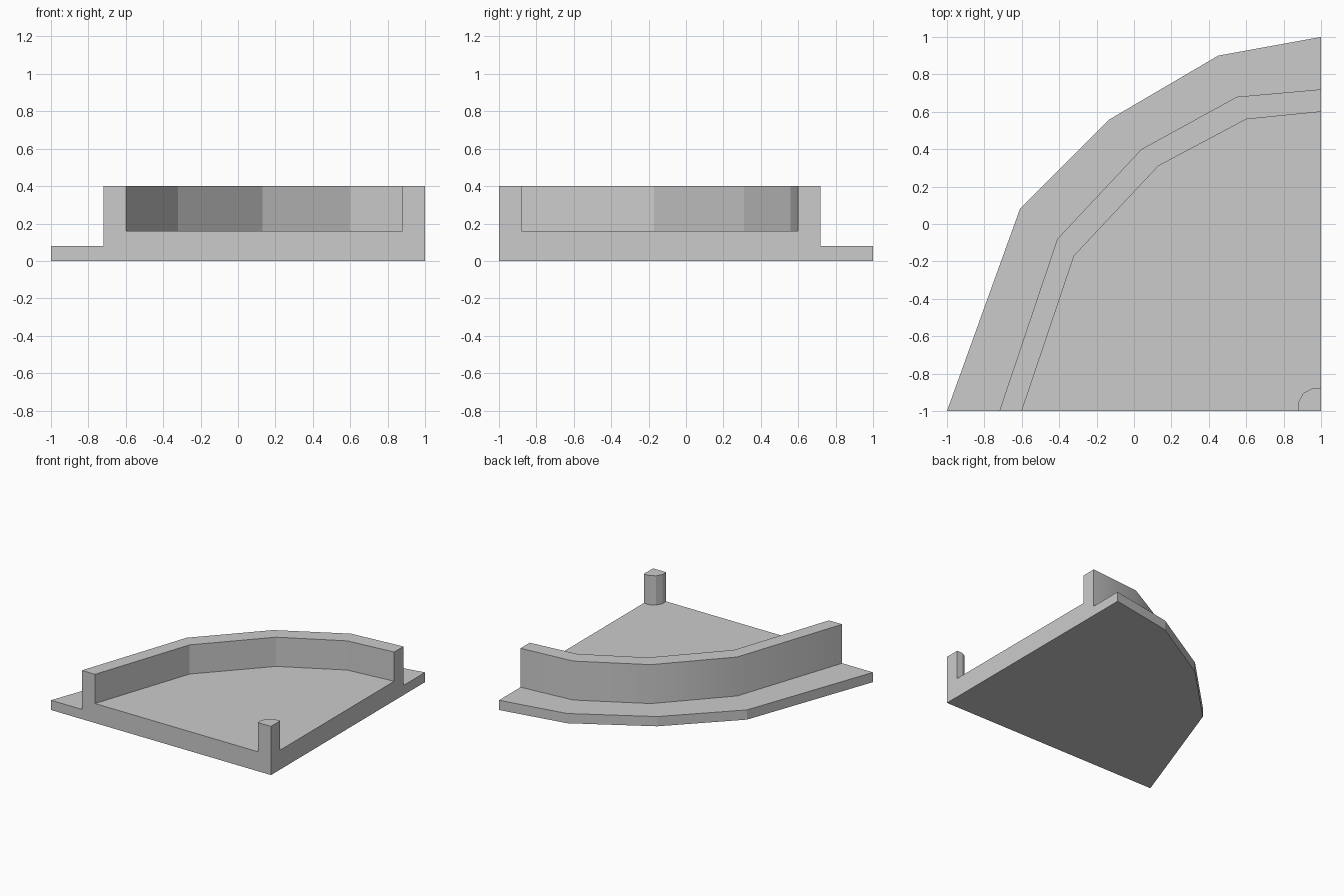
import bpy
import bmesh

cube = bpy.data.objects.get("Cube")
if cube:
    bpy.data.objects.remove(cube, do_unlink=True)

# Plan outlines, each running from the front edge round to the right edge
RIM = [(-1, -1), (-0.61, 0.08), (-0.13, 0.56), (0.45, 0.9), (1, 1)]
WALL_OUT = [(-0.72, -1), (-0.41, -0.08), (0.04, 0.4), (0.55, 0.68), (1, 0.72)]
WALL_IN = [(-0.6, -1), (-0.32, -0.17), (0.13, 0.31), (0.6, 0.56), (1, 0.6)]
POST = [(0.88, -1), (0.88, -0.95), (0.905, -0.905), (0.95, -0.88), (1, -0.88)]
CORNER = (1, -1)
FLANGE_Z, FLOOR_Z, TOP_Z = 0.08, 0.16, 0.4

bm = bmesh.new()


def line(outline, z):
    return [bm.verts.new((x, y, z)) for x, y in outline]


def strip(a, b, smooth=False):
    """Join two outlines with a row of quads."""
    for i in range(len(a) - 1):
        bm.faces.new((a[i], a[i + 1], b[i + 1], b[i])).smooth = smooth


# Stepped section: flange, curved wall, floor, corner post
rows = [line(o, z) for o, z in (
    (RIM, 0), (RIM, FLANGE_Z), (WALL_OUT, FLANGE_Z), (WALL_OUT, TOP_Z),
    (WALL_IN, TOP_Z), (WALL_IN, FLOOR_Z), (POST, FLOOR_Z), (POST, TOP_Z))]
for i in range(len(rows) - 1):
    # Only the outer side of the wall is smoothly rounded
    strip(rows[i], rows[i + 1], smooth=(i == 2))

# Post top, underside and the two straight cut sides
corner_top, = line([CORNER], TOP_Z)
corner_base, = line([CORNER], 0)
bm.faces.new(rows[-1] + [corner_top])
bm.faces.new(rows[0] + [corner_base])
for end in (0, -1):
    bm.faces.new([row[end] for row in rows] + [corner_top, corner_base])
bmesh.ops.recalc_face_normals(bm, faces=bm.faces)

mesh = bpy.data.meshes.new("corner_tray")
bm.to_mesh(mesh)
bm.free()

# Single plain grey
grey = bpy.data.materials.new("light_grey")
grey.use_nodes = True
color = (0.6, 0.6, 0.6, 1)
grey.diffuse_color = color
grey.node_tree.nodes["Principled BSDF"].inputs["Base Color"].default_value = color
mesh.materials.append(grey)

tray = bpy.data.objects.new("corner_tray", mesh)
bpy.context.collection.objects.link(tray)
